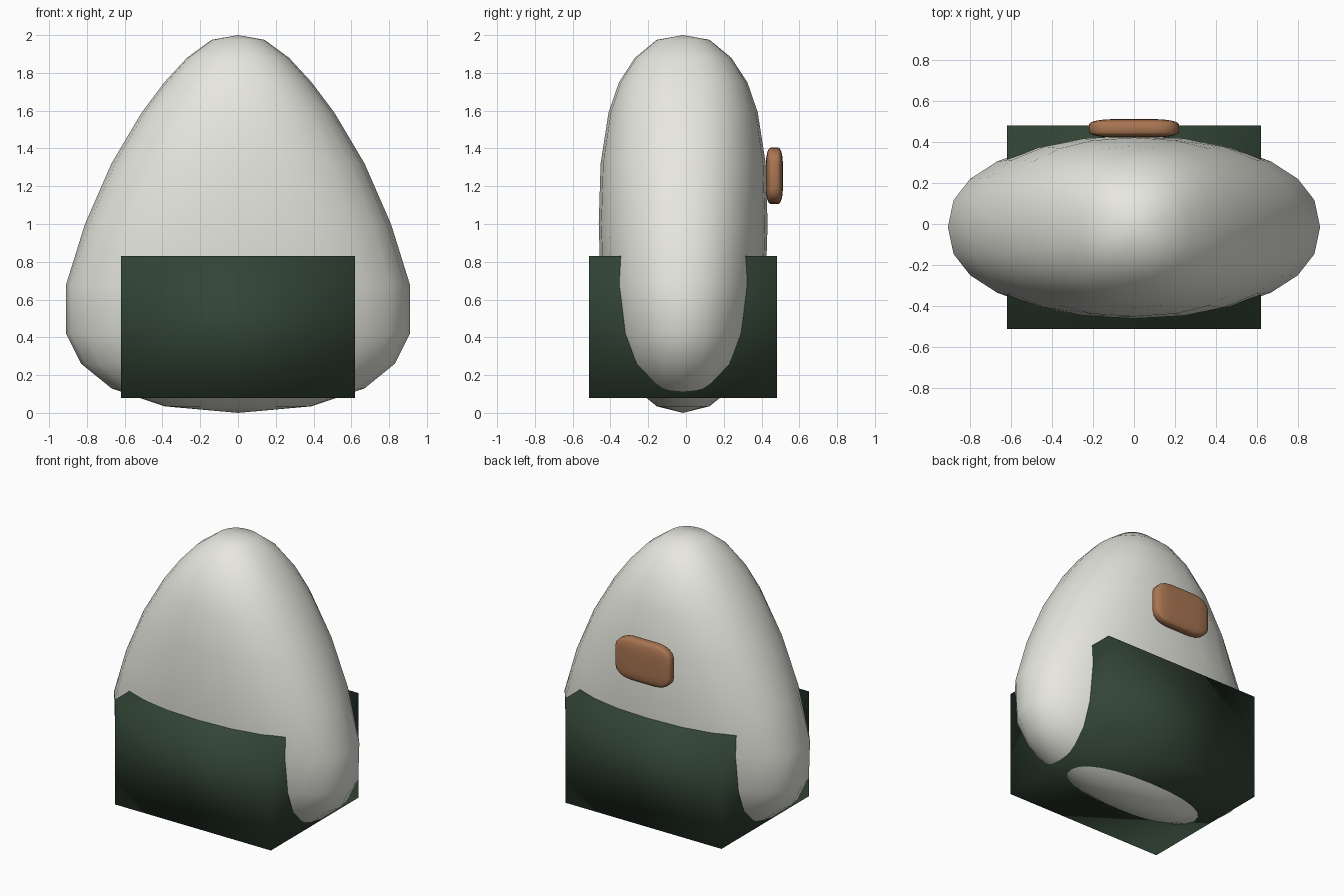
import bpy, bmesh, math

if "Cube" in bpy.data.objects:
    bpy.data.objects.remove(bpy.data.objects["Cube"])

YC = -0.015  # depth centre of the rice and wrap


def material(name, rgb):
    m = bpy.data.materials.new(name)
    m.diffuse_color = (*rgb, 1)
    m.use_nodes = True
    m.node_tree.nodes["Principled BSDF"].inputs["Base Color"].default_value = m.diffuse_color
    return m


def add_object(name, bm, mat):
    bmesh.ops.recalc_face_normals(bm, faces=bm.faces[:])
    for f in bm.faces:
        f.smooth = True
    me = bpy.data.meshes.new(name)
    bm.to_mesh(me)
    bm.free()
    me.materials.append(mat)
    ob = bpy.data.objects.new(name, me)
    bpy.context.collection.objects.link(ob)
    return ob


def box(size, centre, bevel=0.0):
    """Unit cube, optionally rounded, then stretched to size."""
    bm = bmesh.new()
    bmesh.ops.create_cube(bm, size=1)
    if bevel:
        bmesh.ops.bevel(bm, geom=bm.edges[:], offset=bevel, segments=4,
                        profile=0.5, affect='EDGES')
    bmesh.ops.scale(bm, vec=size, verts=bm.verts[:])
    bmesh.ops.translate(bm, vec=centre, verts=bm.verts[:])
    return bm


rice = material("rice white", (0.80, 0.80, 0.74))
seaweed = material("seaweed green", (0.032, 0.058, 0.036))
filling = material("filling brown", (0.40, 0.18, 0.085))

# Rice body: soft oval rings (height, half width, half depth) closed by two poles
rings = [(0.035, 0.39, 0.14), (0.13, 0.67, 0.255), (0.26, 0.83, 0.34),
         (0.42, 0.91, 0.395), (0.68, 0.91, 0.437), (1.00, 0.81, 0.447),
         (1.32, 0.67, 0.437), (1.59, 0.51, 0.395), (1.75, 0.39, 0.34),
         (1.88, 0.27, 0.255), (1.975, 0.14, 0.14)]
N, E = 24, 0.889


def soft(v):
    return math.copysign(abs(v) ** E, v) if abs(v) > 1e-6 else 0.0


bm = bmesh.new()
loops = []
for z, w, d in rings:
    loops.append([bm.verts.new((w * soft(math.cos(2 * math.pi * i / N)),
                                YC + d * soft(math.sin(2 * math.pi * i / N)), z))
                  for i in range(N)])
for a, b in zip(loops, loops[1:]):
    for i in range(N):
        j = (i + 1) % N
        bm.faces.new((a[i], a[j], b[j], b[i]))
for z, ring in ((0.0, loops[0]), (2.0, loops[-1])):
    pole = bm.verts.new((0, YC, z))
    for i in range(N):
        bm.faces.new((ring[i], ring[(i + 1) % N], pole))
add_object("rice_body", bm, rice)

# Seaweed wrap: smooth-shaded block around the lower half
add_object("seaweed_wrap", box((1.24, 0.995, 0.75), (0, YC, 0.455)), seaweed)

# Filling: rounded pad on the back
add_object("filling_pad", box((0.44, 0.09, 0.30), (0, 0.468, 1.255), 0.28), filling)
